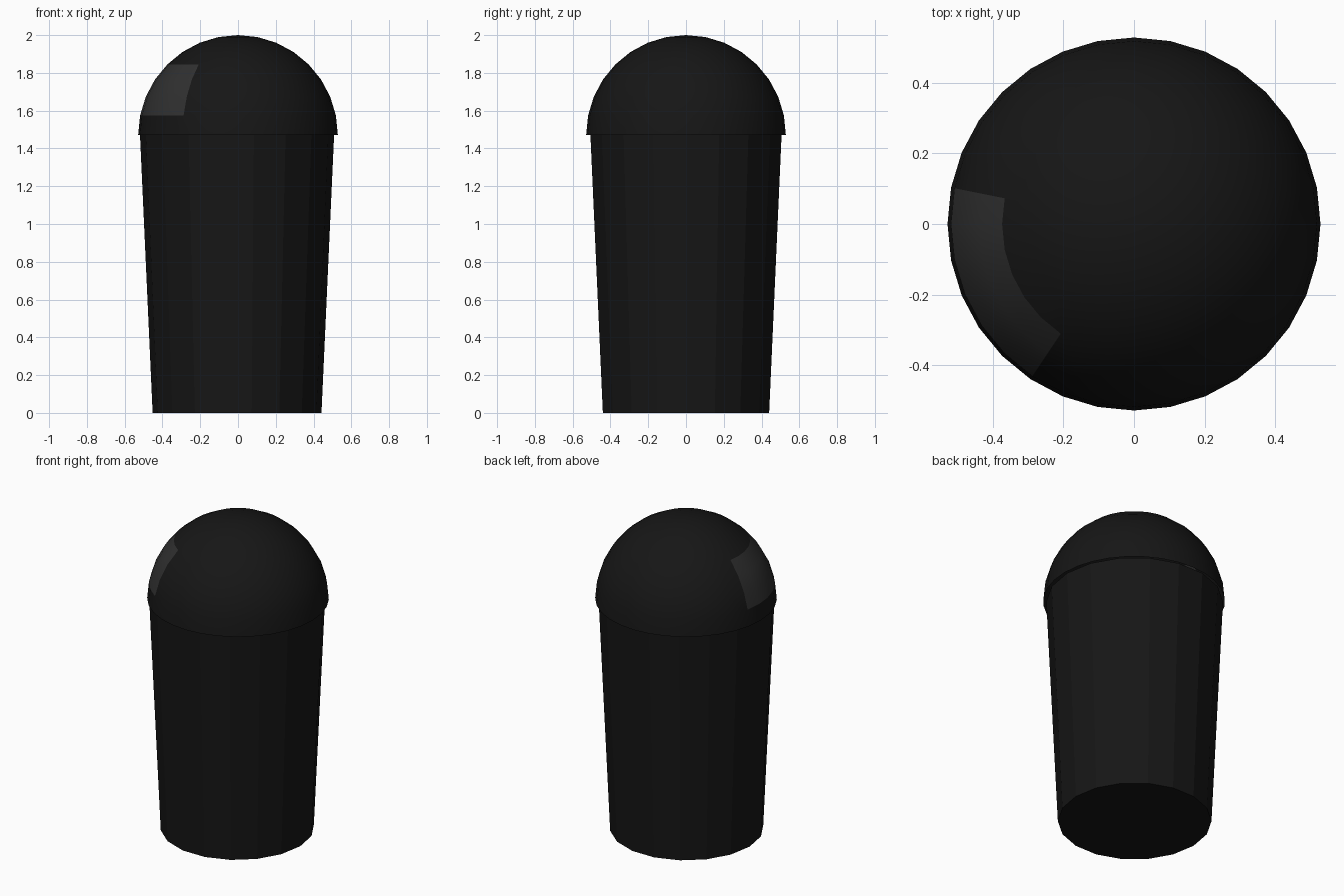
import bpy, bmesh
from math import sin, cos, pi, atan2, hypot

if "Cube" in bpy.data.objects:
    bpy.data.objects.remove(bpy.data.objects["Cube"])

R, ZC = 0.5285, 1.4715          # dome radius and centre height
SEG = 32                        # dome segments; body uses 18 sides


def material(name, v):
    m = bpy.data.materials.new(name)
    m.diffuse_color = (v, v, v, 1)
    m.use_nodes = True
    m.node_tree.nodes["Principled BSDF"].inputs["Base Color"].default_value = m.diffuse_color
    return m


def add_object(name, bm, mat):
    me = bpy.data.meshes.new(name)
    bm.to_mesh(me)
    bm.free()
    me.materials.append(mat)
    ob = bpy.data.objects.new(name, me)
    bpy.context.collection.objects.link(ob)
    return ob


def in_flap(f):
    # three rings by six segments on the front left of the dome
    c = f.calc_center_median()
    az = atan2(c.y, c.x) % (2 * pi) * SEG / (2 * pi)
    el = atan2(c.z - ZC, hypot(c.x, c.y)) * SEG / (2 * pi)
    return 15 < az < 21 and 1 < el < 4


def dome_part(name, mat, keep):
    bm = bmesh.new()
    bmesh.ops.create_uvsphere(bm, u_segments=SEG, v_segments=SEG // 2, radius=R)
    bmesh.ops.translate(bm, verts=bm.verts, vec=(0, 0, ZC))
    drop = [f for f in bm.faces
            if f.calc_center_median().z < ZC or not keep(f)]
    bmesh.ops.delete(bm, geom=drop, context='FACES')
    for f in bm.faces:
        f.smooth = True
    return add_object(name, bm, mat)


black = material("black_plastic", 0.008)
grey = material("grey_plastic", 0.03)

# tapered bin body
bm = bmesh.new()
rings = []
for r, z in ((0.447, 0.0), (0.514, 1.475)):
    rings.append([bm.verts.new((r * cos(2 * pi * i / 18) - 0.005,
                                r * sin(2 * pi * i / 18), z)) for i in range(18)])
low, high = rings
for i in range(18):
    j = (i + 1) % 18
    bm.faces.new((low[i], low[j], high[j], high[i]))
bm.faces.new(low[::-1])
add_object("bin_body", bm, black)

# domed lid and its opening flap
dome_part("domed_lid", black, lambda f: not in_flap(f))
dome_part("lid_flap", grey, in_flap)
